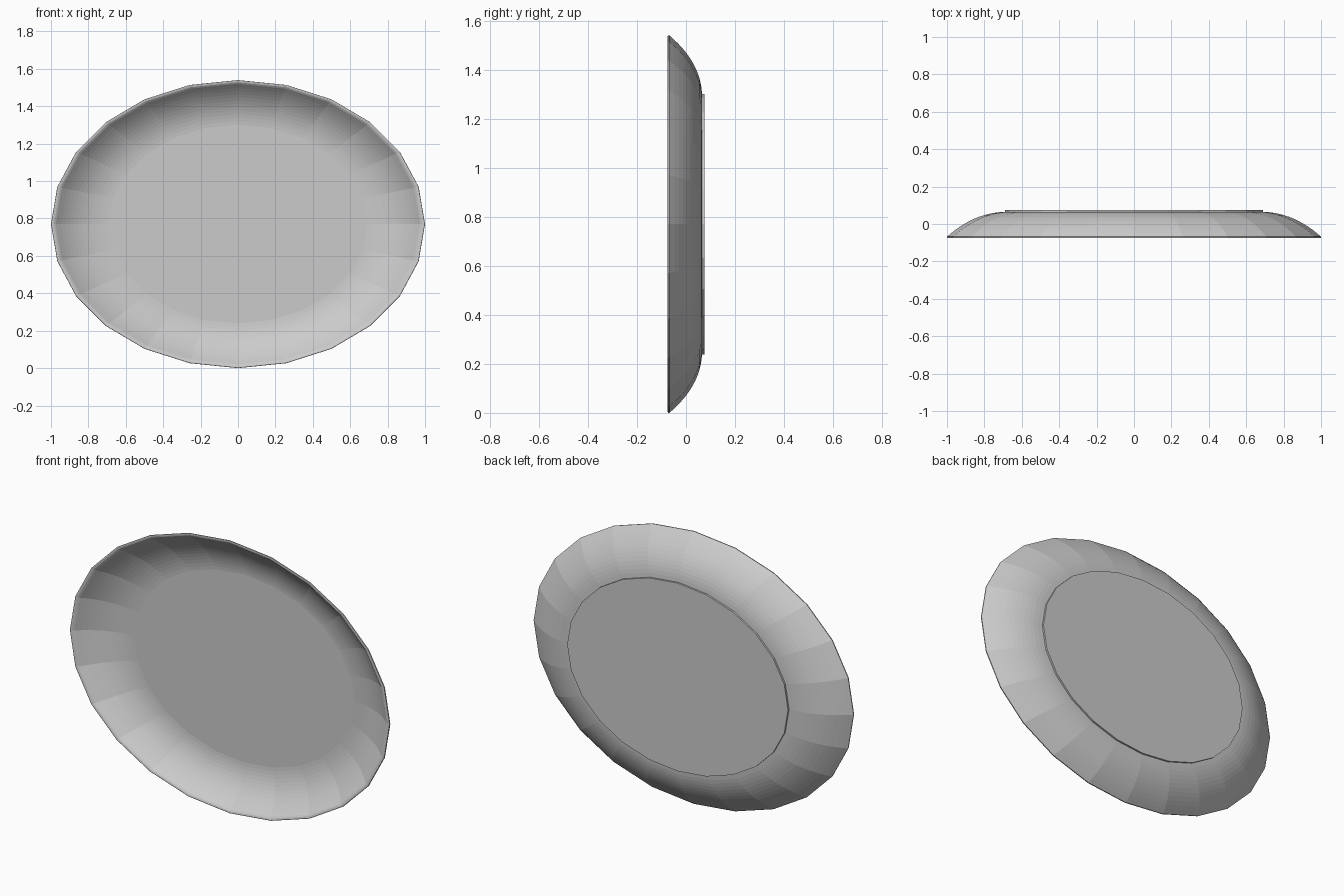
import bpy, bmesh, math

if "Cube" in bpy.data.objects:
    bpy.data.objects.remove(bpy.data.objects["Cube"])

SIDES = 24
RATIO = 0.77          # height / width of the oval
CENTRE_Z = 0.77


def bezier(a, b, c, steps):
    """Quadratic curve through (radius, y) points."""
    pts = []
    for i in range(steps + 1):
        t = i / steps
        pts.append(tuple((1 - t) ** 2 * p + 2 * t * (1 - t) * q + t * t * r
                         for p, q, r in zip(a, b, c)))
    return pts


def oval_lathe(name, profile):
    """Sweep a profile around the y axis as an oval, capping both ends."""
    bm = bmesh.new()
    rings = []
    for r, y in profile:
        rings.append([bm.verts.new((r * math.sin(math.tau * k / SIDES), y,
                                    CENTRE_Z + RATIO * r * math.cos(math.tau * k / SIDES)))
                      for k in range(SIDES)])
    for a, b in zip(rings, rings[1:]):
        for k in range(SIDES):
            n = (k + 1) % SIDES
            bm.faces.new((a[k], a[n], b[n], b[k]))
    bm.faces.new(rings[0])
    bm.faces.new(rings[-1])
    bmesh.ops.recalc_face_normals(bm, faces=bm.faces[:])
    mesh = bpy.data.meshes.new(name)
    bm.to_mesh(mesh)
    bm.free()
    ob = bpy.data.objects.new(name, mesh)
    bpy.context.collection.objects.link(ob)
    return ob


# Dish: foot, curved outer wall, rolled lip, inner wall and flat floor
foot = [(0.69, 0.075), (0.69, 0.065)]
outer = bezier((0.695, 0.065), (0.86, 0.058), (1.0, -0.068), 12)
lip = [(0.999, -0.074), (0.993, -0.075), (0.984, -0.073), (0.974, -0.067)]
inner = bezier((0.965, -0.059), (0.845, 0.046), (0.69, 0.054), 12)
oval_lathe("oval_dish", foot + outer + lip + inner)
